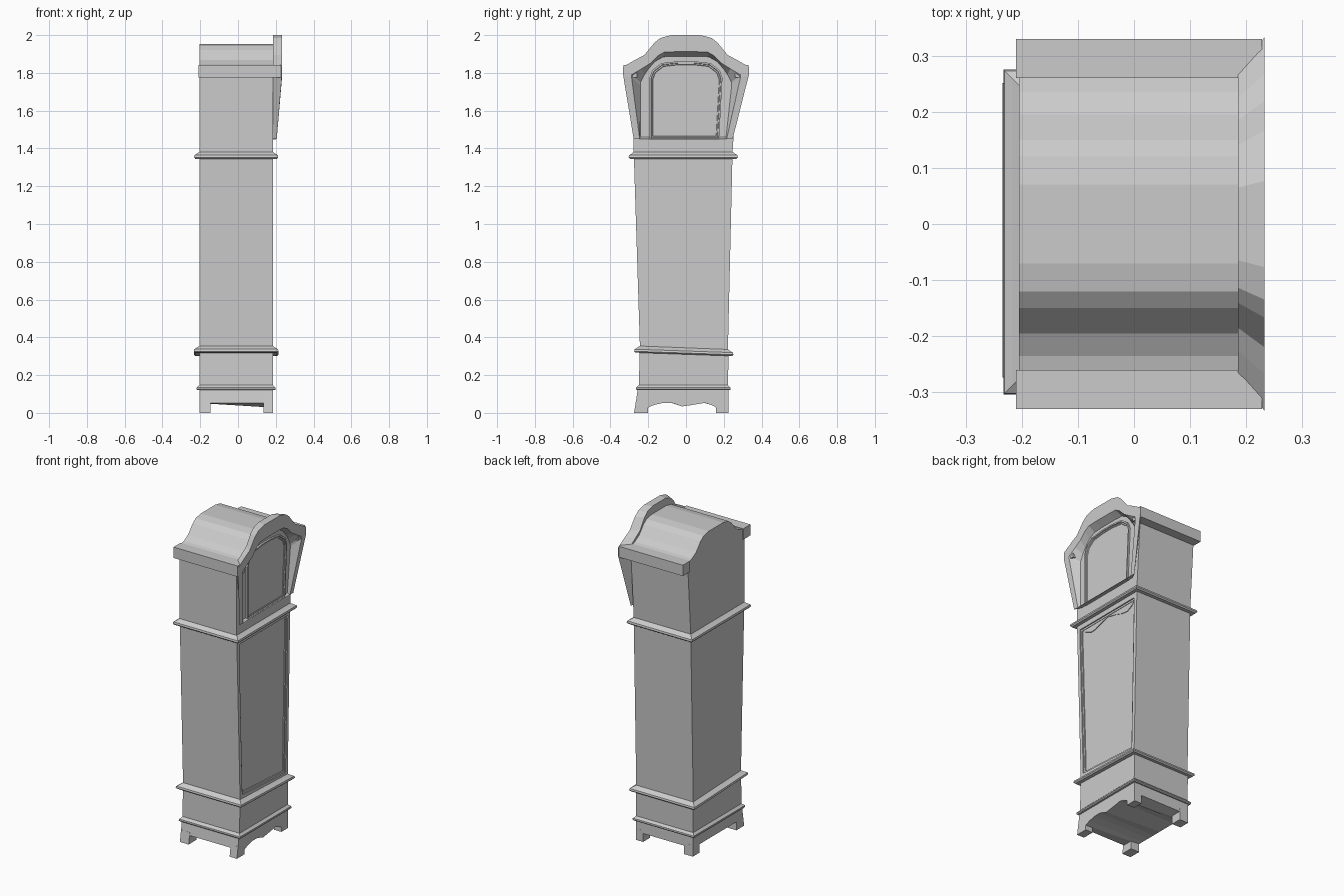
import bpy, bmesh

if "Cube" in bpy.data.objects:
    bpy.data.objects.remove(bpy.data.objects["Cube"])


def loft(name, rings):
    """Closed solid bridging rings of equal point count, capped at both ends."""
    bm = bmesh.new()
    vs = [[bm.verts.new(p) for p in r] for r in rings]
    n = len(vs[0])
    for a, b in zip(vs, vs[1:]):
        for i in range(n):
            j = (i + 1) % n
            bm.faces.new((a[i], a[j], b[j], b[i]))
    bm.faces.new(vs[0][::-1])
    bm.faces.new(vs[-1])
    bmesh.ops.recalc_face_normals(bm, faces=bm.faces)
    me = bpy.data.meshes.new(name)
    bm.to_mesh(me)
    bm.free()
    ob = bpy.data.objects.new(name, me)
    bpy.context.collection.objects.link(ob)
    return ob


def at_x(x, pts):
    return [(x, y, z) for y, z in pts]


def rect(x0, x1, y0, y1, z, tilt=0.0):
    return [(x0, y0, z + tilt), (x1, y0, z + tilt), (x1, y1, z - tilt), (x0, y1, z - tilt)]


def moulding(name, y0, y1, z, h, out, tilt=0.0):
    prof = [(0, .75), (.2, 1), (.5, .92), (.75, .4), (1, -.05)]
    loft(name, [rect(BX - o * out, FX + o * out, y0 - o * out, y1 + o * out, z + d * h, tilt)
                for d, o in prof])


def mirror(half):
    return half + [(-y, z) for y, z in reversed(half)]


def scaled(pts, s, cz):
    return [(y * s, cz + (z - cz) * s) for y, z in pts]


BX, FX = -.205, .185      # back and front planes of the case

# Feet and scalloped plinth
for side, a0, a1, b0, b1 in (("left", -.275, -.20, -.264, -.20), ("right", .16, .226, .16, .226)):
    loft("front_foot_" + side, [rect(.135, FX, a0, a1, 0), rect(.135, FX, b0, b1, .07)])
    loft("back_foot_" + side, [rect(BX, -.145, a0, a1, 0), rect(BX, -.145, b0, b1, .07)])
scallop = [(-.2, .028), (-.17, .042), (-.12, .053), (-.075, .053), (-.02, .034),
           (.04, .043), (.1, .053), (.14, .040), (.16, .028)]
lo = [(-.255, .13), (-.266, .052)]
hi = [(.226, .052), (.225, .13)]
loft("plinth", [at_x(BX, lo + [(y, .052) for y, z in scallop] + hi), at_x(FX, lo + scallop + hi)])

# Base box and mouldings
loft("base_box", [rect(BX, FX, -.25, .222, .12), rect(BX, FX, -.245, .225, .32, .01)])
moulding("base_moulding", -.25, .222, .12, .028, .015)
moulding("lower_moulding", -.245, .222, .31, .036, .029, .009)
moulding("waist_moulding", -.276, .247, 1.345, .038, .028)

# Tapered trunk with a recessed front panel
trunk = [(-.243, .32), (.221, .30), (.246, 1.36), (-.276, 1.36)]
frame = [(-.222, .375), (.2, .35), (.222, 1.315), (-.252, 1.315)]
bead = [(-.212, .387), (.19, .363), (.212, 1.304), (-.242, 1.304)]
loft("trunk", [at_x(BX, trunk), at_x(FX, trunk), at_x(FX, frame), at_x(.178, frame),
               at_x(.178, bead), at_x(.171, bead)])
valance = [(-.242, 1.304), (-.21, 1.285), (-.165, 1.266), (-.13, 1.268), (-.08, 1.285),
           (-.02, 1.3), (.05, 1.285), (.1, 1.268), (.15, 1.262), (.185, 1.28), (.212, 1.304)]
loft("trunk_valance", [at_x(.168, valance), at_x(.175, valance)])

# Hood case with ogee vaulted roof
vault = mirror([(-.277, 1.375), (-.277, 1.835), (-.235, 1.845), (-.195, 1.868),
                (-.15, 1.92), (-.12, 1.942), (-.07, 1.952)])
vault[-1] = (.246, 1.375)
loft("hood_case", [at_x(BX, vault), at_x(FX, vault)])

# Side cornices
for side, s in (("left", -1), ("right", 1)):
    y0, y1 = sorted((s * .26, s * .33))
    loft("cornice_" + side, [rect(-.21, .228, y0, y1, 1.775), rect(-.21, .228, y0, y1, 1.842)])

# Flared pediment with splayed inner reveal
outer = mirror([(-.277, 1.45), (-.333, 1.79), (-.333, 1.832), (-.267, 1.87),
                (-.22, 1.895), (-.167, 1.96), (-.135, 1.985), (-.077, 2.0)])
inner = mirror([(-.245, 1.45), (-.288, 1.775), (-.288, 1.79), (-.235, 1.822),
                (-.19, 1.85), (-.15, 1.89), (-.115, 1.91), (-.06, 1.912)])
deep = mirror([(-.242, 1.46), (-.242, 1.735), (-.24, 1.75), (-.22, 1.79),
               (-.2, 1.82), (-.165, 1.86), (-.12, 1.885), (-.06, 1.888)])
for p in (outer, inner, deep):
    p[-1] = (p[-1][0] - .03, p[-1][1])


def sloped(pts):
    return [(.205 + .028 * min(1, (z - 1.45) / .285), y, z) for y, z in pts]


loft("pediment", [at_x(FX, [(y * .84, z) for y, z in outer]), sloped(outer), sloped(inner),
                  at_x(.189, deep)])

# Dial door: raised bead frame around a recessed face
door = mirror([(-.193, 1.447), (-.193, 1.775), (-.178, 1.815), (-.13, 1.852), (-.04, 1.862)])
door[-1] = (.175, 1.447)
CZ = 1.65
loft("dial_door", [at_x(.18, door), at_x(.2, door), at_x(.2, scaled(door, .96, CZ)),
                   at_x(.194, scaled(door, .95, CZ)), at_x(.194, scaled(door, .92, CZ)),
                   at_x(.191, scaled(door, .91, CZ))])
